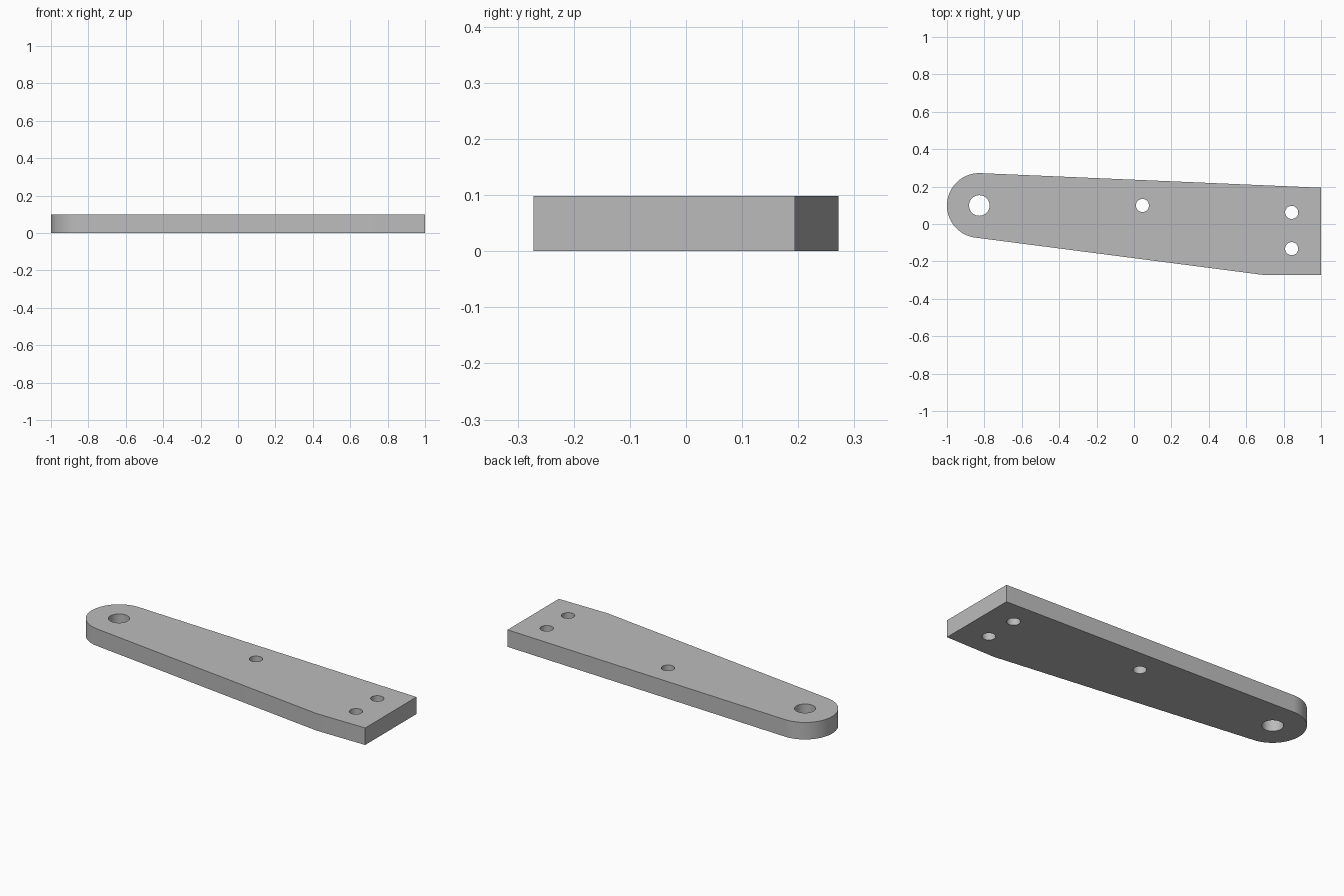
import bpy, bmesh
from math import atan2, acos, cos, sin, hypot, radians, tau

cube = bpy.data.objects.get("Cube")
if cube:
    bpy.data.objects.remove(cube, do_unlink=True)

THICKNESS = 0.098
PIVOT, END_RADIUS = (-0.827, 0.099), 0.173
BACK_CORNER = (1.0, 0.194)
FRONT_CORNER = (1.0, -0.272)
FRONT_BEND = (0.69, -0.272)
# Holes: x, y, radius
HOLES = [(*PIVOT, 0.055), (0.045, 0.099, 0.035),
         (0.843, 0.062, 0.035), (0.843, -0.132, 0.035)]


def arc(centre, radius, start, end, steps):
    return [(centre[0] + radius * cos(start + (end - start) * i / steps),
             centre[1] + radius * sin(start + (end - start) * i / steps))
            for i in range(steps + 1)]


def tangent_angle(point, side):
    """Angle on the rounded end where a line from the point touches it."""
    dx, dy = point[0] - PIVOT[0], point[1] - PIVOT[1]
    return atan2(dy, dx) + side * acos(END_RADIUS / hypot(dx, dy))


def add_loop(bm, points):
    verts = [bm.verts.new((x, y, 0)) for x, y in points]
    return [bm.edges.new((v, verts[i - 1])) for i, v in enumerate(verts)]


# Tapered outline with a rounded end tangent to both long sides
rounded_end = arc(PIVOT, END_RADIUS, tangent_angle(BACK_CORNER, 1),
                  tangent_angle(FRONT_BEND, -1) + tau, 48)
bm = bmesh.new()
edges = add_loop(bm, [FRONT_BEND, FRONT_CORNER, BACK_CORNER] + rounded_end)

# Through holes
for x, y, radius in HOLES:
    edges += add_loop(bm, arc((x, y), radius, 0, tau, 40)[:-1])

# Fill the outline around the holes and raise it to full thickness
bmesh.ops.triangle_fill(bm, edges=edges, use_beauty=True)
raised = bmesh.ops.extrude_face_region(bm, geom=bm.faces[:], use_keep_orig=True)
bmesh.ops.translate(bm, vec=(0, 0, THICKNESS),
                    verts=[g for g in raised["geom"] if isinstance(g, bmesh.types.BMVert)])
bmesh.ops.recalc_face_normals(bm, faces=bm.faces[:])

mesh = bpy.data.meshes.new("arm_plate")
bm.to_mesh(mesh)
bm.free()
plate = bpy.data.objects.new("arm_plate", mesh)
bpy.context.collection.objects.link(plate)

# Plain grey metal
grey = bpy.data.materials.new("grey_metal")
grey.use_nodes = True
colour = (0.5, 0.5, 0.5, 1)
grey.diffuse_color = colour
grey.node_tree.nodes["Principled BSDF"].inputs["Base Color"].default_value = colour
mesh.materials.append(grey)

# Smooth the round walls, keep the rims sharp
bpy.ops.object.select_all(action="DESELECT")
plate.select_set(True)
bpy.context.view_layer.objects.active = plate
bpy.ops.object.shade_smooth_by_angle(angle=radians(30))
